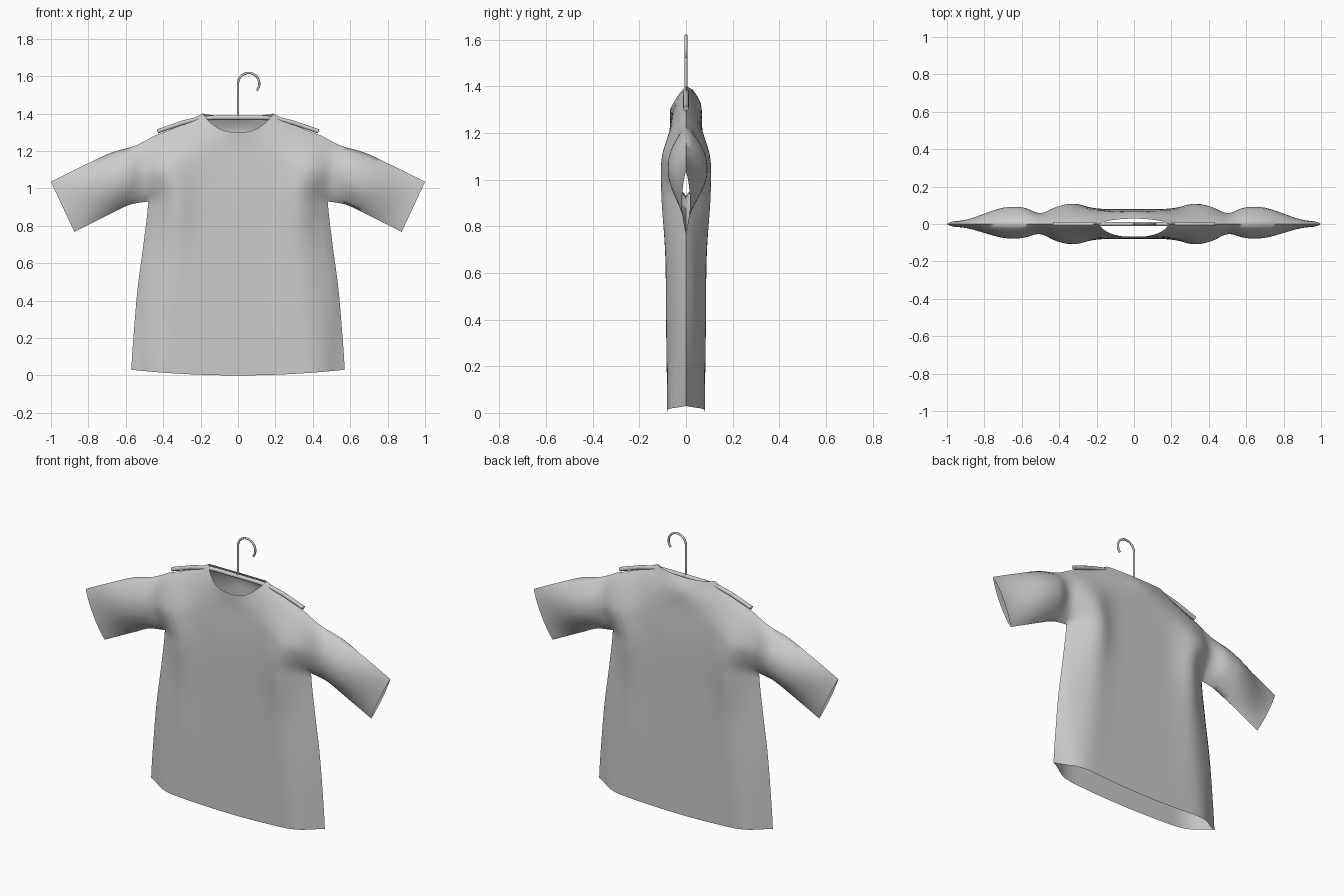
import bpy, bmesh, math
from mathutils import Vector
from mathutils.geometry import intersect_point_line

cube = bpy.data.objects.get("Cube")
if cube:
    bpy.data.objects.remove(cube)


def material(name, value):
    m = bpy.data.materials.new(name)
    m.use_nodes = True
    colour = (value, value, value, 1)
    m.diffuse_color = colour
    m.node_tree.nodes["Principled BSDF"].inputs["Base Color"].default_value = colour
    return m


grey = material("light grey", 0.6)


def lerp(a, b, t):
    return a + (b - a) * t


def step(a, b, v):
    t = max(0, min(1, (v - a) / (b - a)))
    return t * t * (3 - 2 * t)


def bump(x, z, cx, cz, sx, sz):
    return math.exp(-((x - cx) / sx) ** 2 - ((z - cz) / sz) ** 2)


def spline(pts, t):
    """Smooth curve through evenly spaced control points."""
    f = t * (len(pts) - 1)
    i = min(int(f), len(pts) - 2)
    f -= i
    p = [Vector(pts[max(0, min(len(pts) - 1, i + k))]) for k in (-1, 0, 1, 2)]
    return 0.5 * (2 * p[1] + (p[2] - p[0]) * f
                  + (2 * p[0] - 5 * p[1] + 4 * p[2] - p[3]) * f * f
                  + (3 * p[1] - p[0] - 3 * p[2] + p[3]) * f ** 3)


# Pattern of the left half, as (x, z) points
HALF, ROWS, NECK, PIT, LENGTH = 20, 50, 8, 36, 22
SIDE = [(0.57, 0.03), (0.555, 0.25), (0.535, 0.48), (0.505, 0.72), (0.48, 0.93)]
TOP = [(0.45, 1.28), (0.55, 1.228), (0.68, 1.19), (0.85, 1.11), (1.0, 1.035)]
UNDER = [(0.48, 0.93), (0.58, 0.912), (0.68, 0.865), (0.78, 0.815), (0.875, 0.767)]


def top_edge(i, neck_z):
    if i <= NECK:
        k = i / NECK
        return Vector((0.19 * k, lerp(neck_z, 1.4, k ** 2.6)))
    k = (i - NECK) / (HALF - NECK)
    return Vector((lerp(0.19, 0.45, k), lerp(1.4, 1.28, k) - 0.008 * math.sin(math.pi * k)))


def torso_point(i, j, neck_z):
    u, v = i / HALF, j / ROWS
    if j <= PIT:
        width = spline(SIDE, j / PIT).x
    else:
        width = lerp(0.48, 0.45, (j - PIT) / (ROWS - PIT))
    top = top_edge(i, neck_z)
    x = lerp(0.57 * u, top.x, v) / lerp(0.57, 0.45, v) * width
    return Vector((x, lerp(0.03 * u * u, top.y, v)))


def sleeve_point(i, j):
    return spline(UNDER, i / LENGTH).lerp(spline(TOP, i / LENGTH), j / (ROWS - PIT))


# Seams where front and back meet
seams = [[torso_point(HALF, j, 1.3) for j in range(PIT + 1)],
         [sleeve_point(i, 0) for i in range(LENGTH + 1)],
         [sleeve_point(i, ROWS - PIT) for i in range(LENGTH + 1)],
         [top_edge(i, 1.3) for i in range(NECK, HALF + 1)]]


def seam_distance(p):
    best = 9
    for line in seams:
        for a, b in zip(line, line[1:]):
            q, t = intersect_point_line(p, a, b)
            q = a.lerp(b, max(0, min(1, t)))
            best = min(best, (Vector((q[0], q[1])) - p).length)
    return best


def depth(p, back):
    """Fullness of the cloth away from the flat pattern."""
    x, z = p
    along = 0.914 * x - 0.406 * z
    sleeve = step(0.44, 0.6, x)
    body = 0.08 + 0.034 * bump(x, z, 0.35, 0.97, 0.1, 0.22) - 0.012 * bump(x, z, 0, 1.25, 0.3, 0.15)
    body += 0.006 * bump(x, z, 0.33, 0.5, 0.1, 0.35)
    arm = lerp(0.092 if back else 0.078, 0.017, step(0.17, 0.49, along))
    d = lerp(body, arm, sleeve) - 0.025 * bump(x, z, 0.51, 1.06, 0.06, 0.16)
    if back:
        d *= 1 - 0.72 * bump(x, z, 0, 1.41, 0.3, 0.06)
    t = min(1, seam_distance(p) / lerp(0.21, 0.14, sleeve))
    return d * math.sin(math.pi / 2 * t) ** 0.8


# Shirt: front and back panels, welded along the seams
bm = bmesh.new()


def panel(point, columns, rows, back, side):
    grid = []
    for i in range(columns + 1):
        line = []
        for j in rows:
            p = point(i, j)
            y = depth(p, back) * (1 if back else -1)
            line.append(bm.verts.new((p.x * side, y, p.y)))
        grid.append(line)
    for a, b in zip(grid, grid[1:]):
        for k in range(len(a) - 1):
            face = [a[k], b[k], b[k + 1], a[k + 1]]
            bm.faces.new(face if back == (side < 0) else face[::-1])


for back in (False, True):
    neck_z = 1.385 if back else 1.3
    for side in (1, -1):
        panel(lambda i, j: torso_point(i, j, neck_z), HALF, range(ROWS + 1), back, side)
        panel(sleeve_point, LENGTH, range(ROWS - PIT + 1), back, side)
bmesh.ops.remove_doubles(bm, verts=bm.verts, dist=0.0008)
bmesh.ops.recalc_face_normals(bm, faces=bm.faces)
mesh = bpy.data.meshes.new("shirt")
bm.to_mesh(mesh)
bm.free()
shirt = bpy.data.objects.new("shirt", mesh)
bpy.context.collection.objects.link(shirt)
mesh.materials.append(grey)


def smooth(obj, angle):
    bpy.ops.object.select_all(action="DESELECT")
    obj.select_set(True)
    bpy.context.view_layer.objects.active = obj
    if obj.type == "CURVE":
        bpy.ops.object.convert(target="MESH")
    bpy.ops.object.shade_smooth_by_angle(angle=math.radians(angle))


smooth(shirt, 80)


# Hanger: shoulder bar and wire hook
def rod(name, points, radius):
    curve = bpy.data.curves.new(name, "CURVE")
    curve.dimensions = "3D"
    curve.bevel_depth = radius
    curve.bevel_resolution = 3
    curve.use_fill_caps = True
    line = curve.splines.new("POLY")
    line.points.add(len(points) - 1)
    for p, (x, z) in zip(line.points, points):
        p.co = (x, 0, z, 1)
    obj = bpy.data.objects.new(name, curve)
    bpy.context.collection.objects.link(obj)
    curve.materials.append(grey)
    smooth(obj, 40)


half_bar = [(0.43, 1.305), (0.3, 1.35), (0.2, 1.375), (0.13, 1.378)]
rod("hanger_bar", [(-x, z) for x, z in half_bar] + half_bar[::-1], 0.012)
arc = [math.radians(180 - 11 * k) for k in range(21)]
rod("hanger_hook", [(0, 1.37)] + [(0.057 + 0.057 * math.cos(a), 1.56 + 0.057 * math.sin(a)) for a in arc], 0.006)
